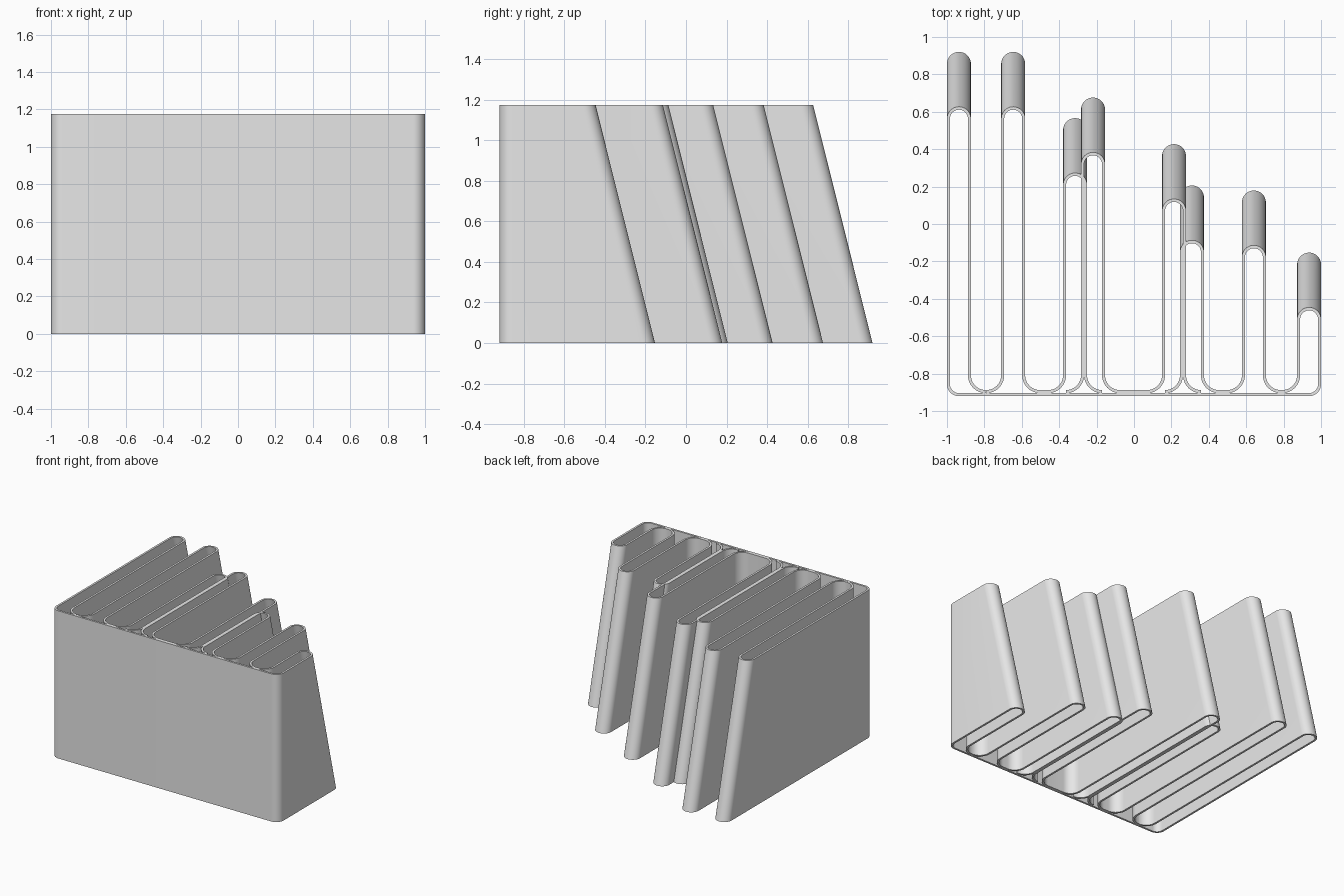
import bpy, bmesh, math
from mathutils import Vector

if "Cube" in bpy.data.objects:
    bpy.data.objects.remove(bpy.data.objects["Cube"])

H = 1.174          # height
LEAN = 0.293       # how far each fin tip leans back from top to bottom
T = 0.016          # wall thickness
R = 0.056          # centreline half width of a fin
FR = 0.088         # centreline radius of the fillets at the fin roots
FRONT = -0.912     # centreline of the front wall
FOOT = FRONT + T   # centreline of the folds lying behind the front wall

# fin centre x, tip y at the bottom
FINS = [(-0.936, 0.92), (-0.646, 0.92), (-0.315, 0.566), (-0.219, 0.676),
        (0.214, 0.427), (0.31, 0.206), (0.641, 0.179), (0.936, -0.153)]

grey = bpy.data.materials.new("plain grey")
grey.diffuse_color = (0.8, 0.8, 0.8, 1)
grey.use_nodes = True
grey.node_tree.nodes["Principled BSDF"].inputs["Base Color"].default_value = grey.diffuse_color


def arc(cx, cy, r, a0, a1, lean=0, n=12):
    out = []
    for i in range(n + 1):
        a = math.radians(a0 + (a1 - a0) * i / n)
        out.append((cx + r * math.cos(a), cy + r * math.sin(a), lean))
    return out


def tip(i):
    x, y = FINS[i]
    return arc(x, y - R - T / 2, R, 0, 180, 1, 24)


def foot_x(i, side):
    """End of a fold: halfway to the next fin, or at the end of the fillet."""
    x = FINS[i][0]
    end = x + side * (R + FR)
    mid = (x + FINS[i + side][0]) / 2
    return max(end, mid) if side > 0 else min(end, mid)


def right_root(i):
    pts = arc(FINS[i][0] + R + FR, FOOT + FR, FR, 270, 180)
    x = foot_x(i, 1)
    return ([(x, FOOT, 0)] if x > pts[0][0] + 0.002 else []) + pts


def left_root(i):
    pts = arc(FINS[i][0] - R - FR, FOOT + FR, FR, 0, -90)
    x = foot_x(i, -1)
    return pts + ([(x, FOOT, 0)] if x < pts[-1][0] - 0.002 else [])


def offset_pair(pts):
    """Both sides of a centreline, T apart."""
    v = [Vector(p) for p in pts]
    pairs = []
    for i, p in enumerate(v):
        dirs = []
        if i > 0:
            dirs.append((p - v[i - 1]).normalized())
        if i < len(v) - 1:
            dirs.append((v[i + 1] - p).normalized())
        d = sum(dirs, Vector((0, 0))).normalized()
        n = Vector((-d.y, d.x)) * (T / 2) / max(d.dot(dirs[0]), 0.5)
        pairs.append((p + n, p - n))
    return pairs


def ribbon(name, path):
    """Standing wall along a path; leaning points shift with height."""
    bm = bmesh.new()
    rings = []
    low = offset_pair([(x, y) for x, y, s in path])
    high = offset_pair([(x, y - LEAN * s) for x, y, s in path])
    for (a, b), (c, d) in zip(low, high):
        rings.append([bm.verts.new((a.x, a.y, 0)), bm.verts.new((b.x, b.y, 0)),
                      bm.verts.new((d.x, d.y, H)), bm.verts.new((c.x, c.y, H))])
    for p, q in zip(rings, rings[1:]):
        for k in range(4):
            m = (k + 1) % 4
            bm.faces.new((p[k], p[m], q[m], q[k]))
    bm.faces.new(rings[0])
    bm.faces.new(rings[-1][::-1])
    bmesh.ops.recalc_face_normals(bm, faces=bm.faces)
    mesh = bpy.data.meshes.new(name)
    bm.to_mesh(mesh)
    bm.free()
    mesh.materials.append(grey)
    ob = bpy.data.objects.new(name, mesh)
    bpy.context.collection.objects.link(ob)
    bpy.ops.object.select_all(action='DESELECT')
    ob.select_set(True)
    bpy.context.view_layer.objects.active = ob
    bpy.ops.object.shade_smooth_by_angle(angle=math.radians(30))


# Front wall, wrapping round both corners into the two outermost fins
last = len(FINS) - 1
ribbon("front_wall_and_end_fins",
       right_root(0) + tip(0)
       + arc(FINS[0][0], FRONT + R, R, 180, 270)
       + arc(FINS[last][0], FRONT + R, R, 270, 360)
       + tip(last) + left_root(last))

# Inner folded fins
for i in range(1, last):
    ribbon(f"fin_{i}", right_root(i) + tip(i) + left_root(i))
